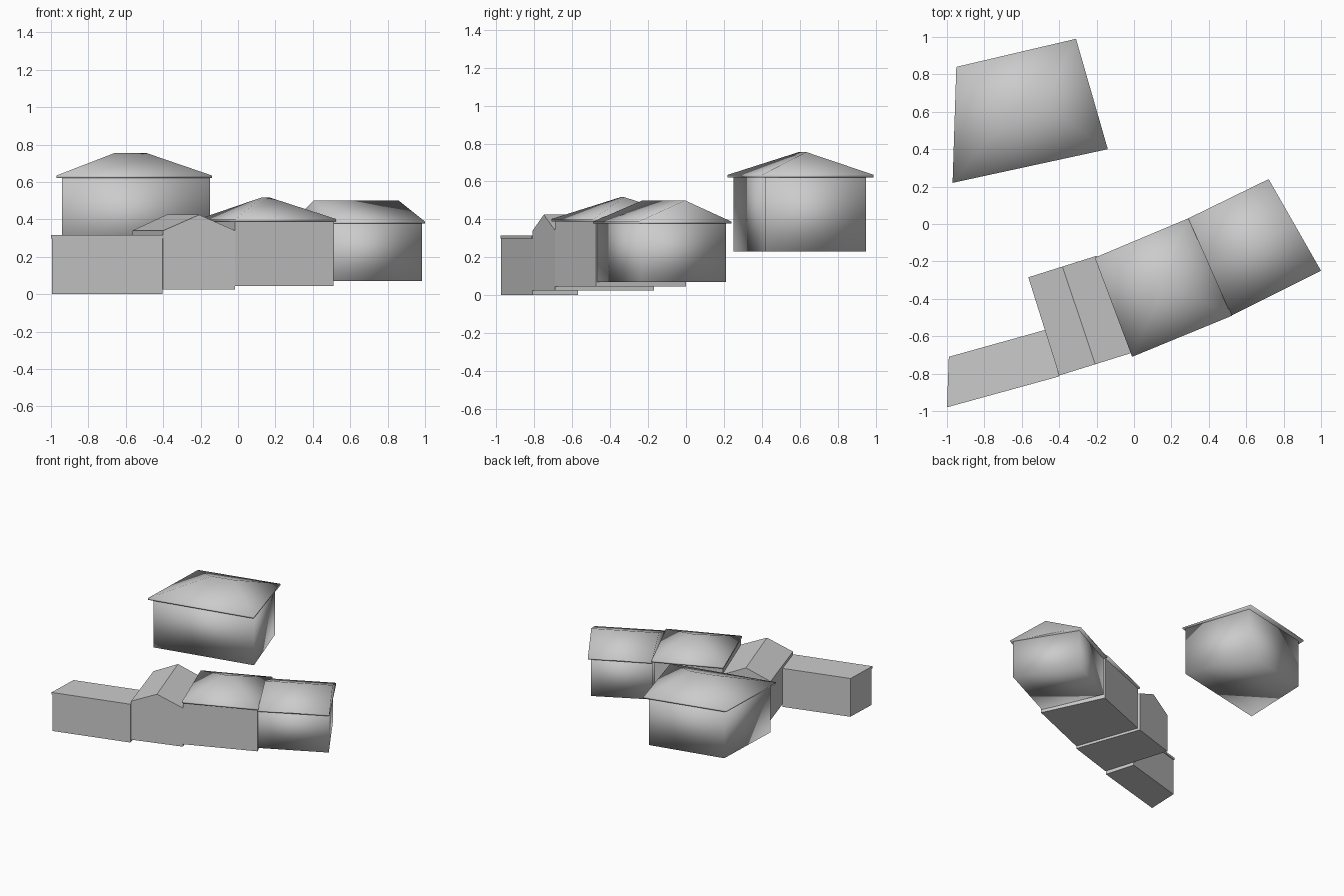
import bpy

if "Cube" in bpy.data.objects:
    bpy.data.objects.remove(bpy.data.objects["Cube"])


def make_object(name, verts, faces, smooth):
    mesh = bpy.data.meshes.new(name)
    mesh.from_pydata(verts, [], faces)
    mesh.update()
    for poly in mesh.polygons:
        poly.use_smooth = smooth
    obj = bpy.data.objects.new(name, mesh)
    bpy.context.collection.objects.link(obj)
    return obj


def ring(points, z):
    return [(x, y, z) for x, y in points]


SIDES = [(i, (i + 1) % 4, (i + 1) % 4 + 4, i + 4) for i in range(4)]


def block(name, corners, z0, z1, smooth=False):
    """Closed four-sided prism; corners run counter-clockwise."""
    verts = ring(corners, z0) + ring(corners, z1)
    return make_object(name, verts, [(3, 2, 1, 0), (4, 5, 6, 7)] + SIDES, smooth)


def ridged_roof(name, corners, p, q, z0, z1, z_top, smooth=False):
    """Eave slab z0..z1 plus ridge p-q; p faces edge 3-0, q faces edge 1-2."""
    verts = ring(corners, z0) + ring(corners, z1) + ring([p, q], z_top)
    slopes = [(4, 5, 9, 8), (6, 7, 8, 9), (5, 6, 9), (7, 4, 8)]
    return make_object(name, verts, [(3, 2, 1, 0)] + SIDES + slopes, smooth)


def mid(a, b):
    return ((a[0] + b[0]) / 2, (a[1] + b[1]) / 2)


# Detached house: hipped roof with wide eaves
block("detached_house_walls",
      [(-0.94, 0.25), (-0.15, 0.42), (-0.33, 0.95), (-0.92, 0.82)], 0.23, 0.625, True)
ridged_roof("detached_house_roof",
            [(-0.97, 0.22), (-0.14, 0.40), (-0.31, 0.99), (-0.95, 0.84)],
            (-0.66, 0.595), (-0.49, 0.635), 0.622, 0.635, 0.755, True)

# Row, right end: gabled house
block("end_house_walls",
      [(0.505, -0.47), (0.985, -0.235), (0.71, 0.21), (0.30, 0.0)], 0.07, 0.385, True)
eave = [(0.52, -0.49), (1.0, -0.25), (0.72, 0.24), (0.29, 0.03)]
ridged_roof("end_house_roof", eave, mid(eave[3], eave[0]), mid(eave[1], eave[2]),
            0.378, 0.388, 0.50, True)

# Row, centre: almost pyramidal hipped roof
block("centre_house_walls",
      [(-0.015, -0.69), (0.51, -0.475), (0.285, 0.0), (-0.20, -0.19)], 0.045, 0.395)
ridged_roof("centre_house_roof",
            [(-0.01, -0.71), (0.525, -0.49), (0.29, 0.03), (-0.21, -0.18)],
            (0.125, -0.345), (0.17, -0.325), 0.39, 0.402, 0.517, True)

# Row, narrow house: gable running front to back
plan = [(-0.40, -0.81), (-0.015, -0.69), (-0.20, -0.17), (-0.565, -0.285)]
block("narrow_house_walls", plan, 0.025, 0.33)
turned = plan[1:] + plan[:1]
ridged_roof("narrow_house_roof", turned, mid(plan[0], plan[1]), mid(plan[2], plan[3]),
            0.325, 0.34, 0.425)

# Row, left end: flat-roofed annex
block("annex_walls",
      [(-0.995, -0.975), (-0.405, -0.81), (-0.475, -0.57), (-0.985, -0.715)], 0.0, 0.30)
block("annex_flat_roof",
      [(-1.0, -0.98), (-0.40, -0.815), (-0.47, -0.565), (-0.99, -0.71)], 0.298, 0.316)
